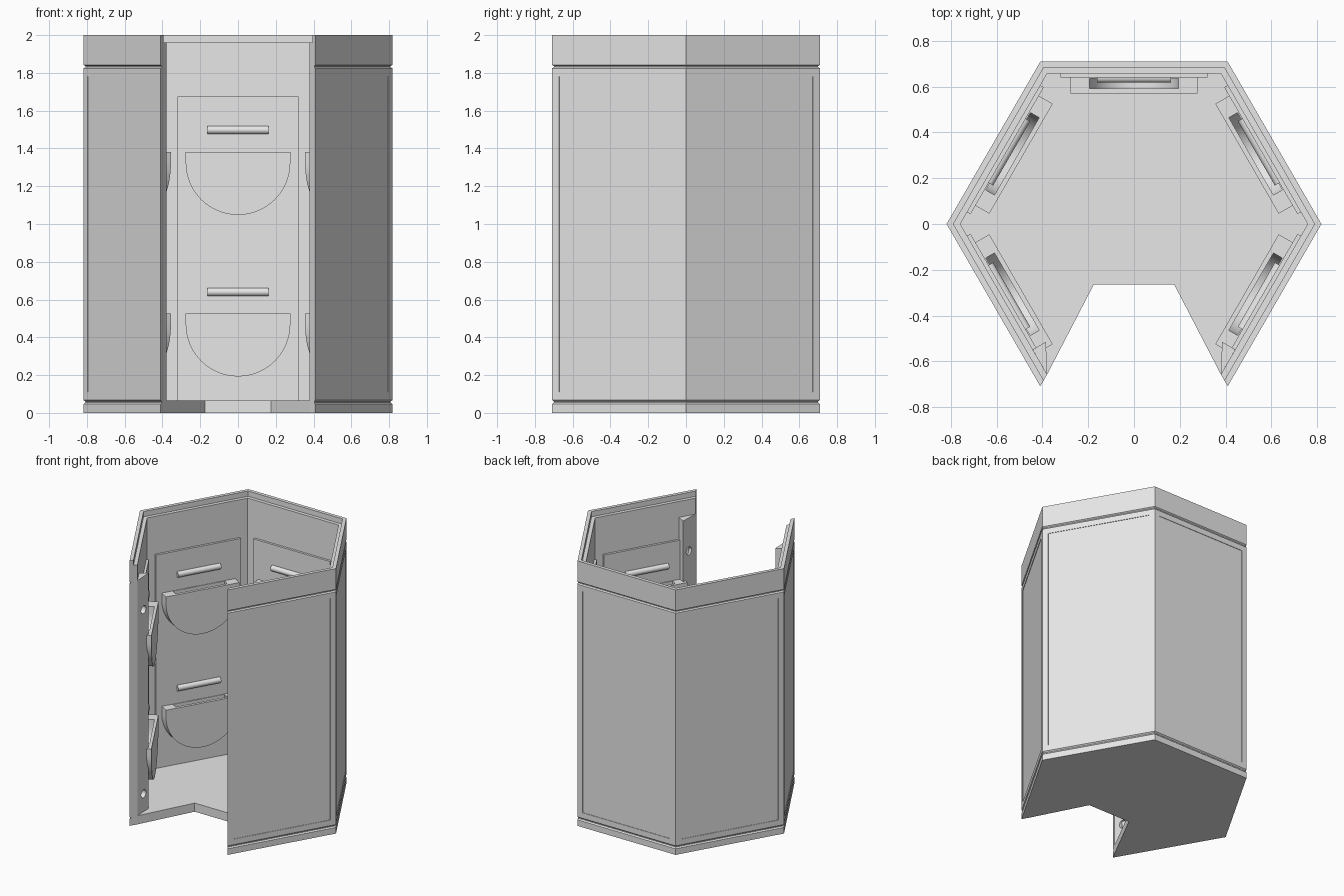
import bpy, bmesh
from math import sin, cos, pi, radians
from mathutils import Matrix

cube = bpy.data.objects.get("Cube")
if cube:
    bpy.data.objects.remove(cube, do_unlink=True)

OUTER, RIM, INNER = 0.709, 0.683, 0.657   # distances of the wall faces from the axis
PLATE = 0.64                              # face of the inner backing plates
FLOOR = 0.065

grey = bpy.data.materials.new("light_grey")
grey.use_nodes = True
grey.diffuse_color = (0.8, 0.8, 0.8, 1)
grey.node_tree.nodes["Principled BSDF"].inputs["Base Color"].default_value = (0.8, 0.8, 0.8, 1)


def finish(name, bm, turn=0):
    """Turn the mesh about the z axis and link it as an object."""
    bmesh.ops.recalc_face_normals(bm, faces=bm.faces)
    bm.transform(Matrix.Rotation(radians(turn), 4, 'Z'))
    mesh = bpy.data.meshes.new(name)
    bm.to_mesh(mesh)
    bm.free()
    mesh.materials.append(grey)
    obj = bpy.data.objects.new(name, mesh)
    bpy.context.collection.objects.link(obj)
    return obj


def prism(name, points, vector, turn=0):
    """Extrude a closed outline along a vector."""
    bm = bmesh.new()
    face = bm.faces.new([bm.verts.new(p) for p in points])
    new = bmesh.ops.extrude_face_region(bm, geom=[face], use_keep_orig=True)["geom"]
    bmesh.ops.translate(bm, vec=vector, verts=[g for g in new if isinstance(g, bmesh.types.BMVert)])
    return finish(name, bm, turn)


def activate(obj):
    bpy.ops.object.select_all(action='DESELECT')
    obj.select_set(True)
    bpy.context.view_layer.objects.active = obj


def cut(obj, cutter):
    """Subtract the cutter and discard it."""
    mod = obj.modifiers.new("cut", 'BOOLEAN')
    mod.operation, mod.solver, mod.object = 'DIFFERENCE', 'EXACT', cutter
    activate(obj)
    bpy.ops.object.modifier_apply(modifier=mod.name)
    bpy.data.objects.remove(cutter, do_unlink=True)


def smooth(obj):
    activate(obj)
    bpy.ops.object.shade_smooth_by_angle(angle=radians(30))


def corner(apothem, i, z):
    """Corner i of a hexagon, counted from the front left round the back."""
    angle, r = radians(-60 + 60 * i), apothem / cos(pi / 6)
    return (r * cos(angle), r * sin(angle), z)


# Hexagonal shell: wall profile swept round five sides, front side left open
groove = OUTER - 0.009
profile = [(INNER, 0), (OUTER, 0), (OUTER, 0.046), (groove, 0.054), (groove, 0.06),
           (OUTER, 0.068), (OUTER, 1.824), (groove, 1.831), (groove, 1.836),
           (OUTER, 1.843), (OUTER, 2), (RIM, 2), (RIM, 1.96), (INNER, 1.96)]
bm = bmesh.new()
rings = [[bm.verts.new(corner(a, i, z)) for a, z in profile] for i in range(6)]
panels = []
for r0, r1 in zip(rings, rings[1:]):
    for k in range(len(profile)):
        n = (k + 1) % len(profile)
        face = bm.faces.new((r0[k], r1[k], r1[n], r0[n]))
        if k == 5:
            panels.append(face)
bm.faces.new(rings[0])
bm.faces.new(rings[-1])
bmesh.ops.recalc_face_normals(bm, faces=bm.faces)
# Shallow recessed panel on the outside of each wall
bmesh.ops.inset_individual(bm, faces=panels, thickness=0.042, use_even_offset=True)
bmesh.ops.inset_individual(bm, faces=panels, thickness=0.0005, depth=-0.003)
finish("hexagonal_shell", bm)

# Floor with a notch at the front
outline = [corner(INNER, i, 0) for i in range(6)] + [(-0.176, -0.265, 0), (0.176, -0.265, 0)]
prism("floor", outline, (0, 0, FLOOR))


def u_shape(radius, top, y, straight=0.055, extra=0.0):
    """Half disc outline with a short straight part above it."""
    arc = [(radius * cos(pi + pi * k / 32), y, top - straight + radius * sin(pi + pi * k / 32))
           for k in range(33)]
    return [(-radius, y, top + extra)] + arc + [(radius, y, top + extra)]


# Inside of each wall: backing plate, two pockets and two half-round bars
walls = {"back": 0, "back_left": -60, "front_left": -120, "back_right": 60, "front_right": 120}
for side, turn in walls.items():
    w, top = 0.32, 1.675
    prism(side + "_plate", [(-w, PLATE, FLOOR), (w, PLATE, FLOOR), (w, PLATE, top), (-w, PLATE, top)],
          (0, INNER - PLATE, 0), turn)
    for level, pocket_top, bar_z in (("lower", 0.525, 0.64), ("upper", 1.38, 1.498)):
        pocket = prism(f"{side}_{level}_pocket", u_shape(0.277, pocket_top, 0.57),
                       (0, PLATE - 0.57, 0), turn)
        slot = prism("slot_cutter", u_shape(0.195, pocket_top, 0.591, extra=0.05),
                     (0, PLATE - 0.005 - 0.591, 0), turn)
        cut(pocket, slot)
        smooth(pocket)
        half_round = [(-0.162, PLATE - 0.023 * sin(pi * k / 12), bar_z + 0.022 * cos(pi * k / 12))
                      for k in range(13)]
        smooth(prism(f"{side}_{level}_bar", half_round, (0.324, 0, 0), turn))

# Wedge posts beside the opening, each with two round holes
for side, s in (("left", 1), ("right", -1)):
    tip = corner(INNER, 0, FLOOR)
    post = prism(side + "_post", [(s * tip[0], tip[1], FLOOR), (s * 0.385, -0.515, FLOOR),
                                  (s * 0.442, -0.548, FLOOR)], (0, 0, 1.84 - FLOOR))
    for z in (0.2, 1.59):
        ring = [(s * 0.35, -0.58 + 0.03 * cos(pi * k / 12), z + 0.03 * sin(pi * k / 12))
                for k in range(24)]
        cut(post, prism("hole_cutter", ring, (s * 0.15, 0, 0)))
    smooth(post)
